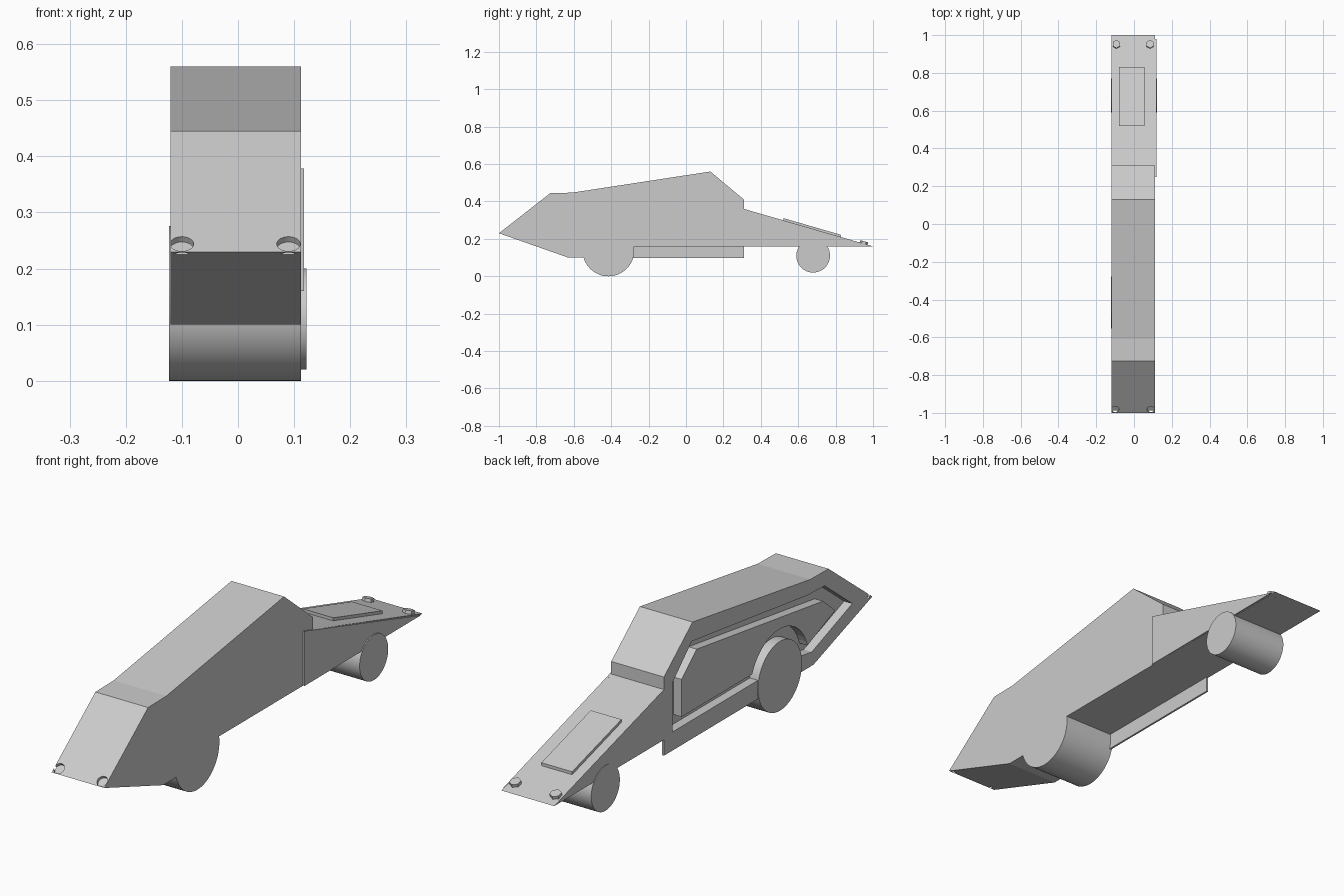
import bpy, bmesh, math
from mathutils import Matrix, Vector

cube = bpy.data.objects.get("Cube")
if cube:
    bpy.data.objects.remove(cube)

grey = bpy.data.materials.new("light_grey")
grey.use_nodes = True
colour = (0.6, 0.6, 0.6, 1)
grey.diffuse_color = colour
grey.node_tree.nodes["Principled BSDF"].inputs["Base Color"].default_value = colour

LEFT, RIGHT = 0.112, -0.12
GROOVE = 0.036


def finish(bm, name):
    bmesh.ops.recalc_face_normals(bm, faces=bm.faces)
    mesh = bpy.data.meshes.new(name)
    bm.to_mesh(mesh)
    bm.free()
    mesh.materials.append(grey)
    obj = bpy.data.objects.new(name, mesh)
    bpy.context.collection.objects.link(obj)
    return obj


def prism(name, profile, x0, x1):
    """Extrude a (y, z) side profile from x0 to x1."""
    bm = bmesh.new()
    face = bm.faces.new([bm.verts.new((x0, y, z)) for y, z in profile])
    out = bmesh.ops.extrude_face_region(bm, geom=[face])
    moved = [v for v in out["geom"] if isinstance(v, bmesh.types.BMVert)]
    bmesh.ops.translate(bm, verts=moved, vec=(x1 - x0, 0, 0))
    return finish(bm, name)


def cylinder(name, centre, axis, radius, depth, sides):
    bm = bmesh.new()
    turn = Vector(axis).to_track_quat('Z', 'Y').to_matrix().to_4x4()
    bmesh.ops.create_cone(bm, cap_ends=True, segments=sides, radius1=radius,
                          radius2=radius, depth=depth,
                          matrix=Matrix.Translation(centre) @ turn)
    return finish(bm, name)


def cut(obj, cutter):
    mod = obj.modifiers.new("cut_" + cutter.name, 'BOOLEAN')
    mod.operation = 'DIFFERENCE'
    mod.solver = 'EXACT'
    mod.object = cutter
    cutter.hide_render = True
    cutter.hide_set(True)


# Body with wedge nose
body = prism("body", [(-1, 0.23), (-0.725, 0.445), (-0.61, 0.447), (0.13, 0.56),
                      (0.31, 0.41), (0.31, 0.36), (1, 0.16), (-0.33, 0.16),
                      (-0.42, 0.1), (-0.63, 0.1)], RIGHT, LEFT)

# Recess on one side, leaving a rim around it
recess = prism("recess_cutter", [(0.256, 0.171), (0.256, 0.367), (0.136, 0.485),
                                 (-0.6, 0.39), (-0.7, 0.387), (-0.874, 0.25),
                                 (-0.62, 0.155), (-0.5, 0.171)],
               RIGHT - 0.05, RIGHT + GROOVE)
cut(body, recess)

# Raised door panel with wheel arch
panel = prism("door_panel", [(0.199, 0.209), (0.199, 0.358), (0.104, 0.442),
                             (-0.583, 0.345), (-0.69, 0.33), (-0.767, 0.264),
                             (-0.59, 0.19), (-0.45, 0.209)],
              RIGHT, RIGHT + GROOVE + 0.005)
REAR = (-0.415, 0.138)
arch = cylinder("arch_cutter", (RIGHT, *REAR), (1, 0, 0), 0.185, 0.2, 48)
cut(panel, arch)

# Side skirt and nose side plate
prism("side_skirt", [(-0.3, 0.097), (0.31, 0.097), (0.31, 0.17), (-0.3, 0.17)],
      RIGHT, RIGHT + 0.008)
prism("nose_side_plate", [(0.25, 0.16), (0.25, 0.378), (0.98, 0.162)],
      LEFT - 0.002, LEFT + 0.006)

# Wheels run across the full width
wheels = [cylinder("rear_wheel", (-0.0055, *REAR), (1, 0, 0), 0.138, 0.235, 64),
          cylinder("front_wheel", (0, 0.68, 0.11), (1, 0, 0), 0.09, 0.244, 64)]
for wheel in wheels:
    bpy.ops.object.select_all(action='DESELECT')
    wheel.select_set(True)
    bpy.context.view_layer.objects.active = wheel
    bpy.ops.object.shade_smooth_by_angle()


# Hood panel and nose lamps sit on the sloped hood
def hood(y):
    return 0.36 - (y - 0.31) * 0.29


prism("hood_panel", [(0.52, hood(0.52) - 0.01), (0.52, hood(0.52) + 0.012),
                     (0.83, hood(0.83) + 0.012), (0.83, hood(0.83) - 0.01)],
      -0.08, 0.055)
for side, x in (("right", -0.093), ("left", 0.085)):
    cylinder(side + "_nose_lamp", (x, 0.95, hood(0.95) + 0.002),
             (0, 0.28, 0.96), 0.022, 0.022, 6)

# Round lamp sockets sunk in the tail
for side, x in (("right", -0.1), ("left", 0.09)):
    socket = cylinder(side + "_socket_cutter", (x, -0.982, 0.244),
                      (0, -0.616, 0.788), 0.021, 0.024, 24)
    cut(body, socket)
